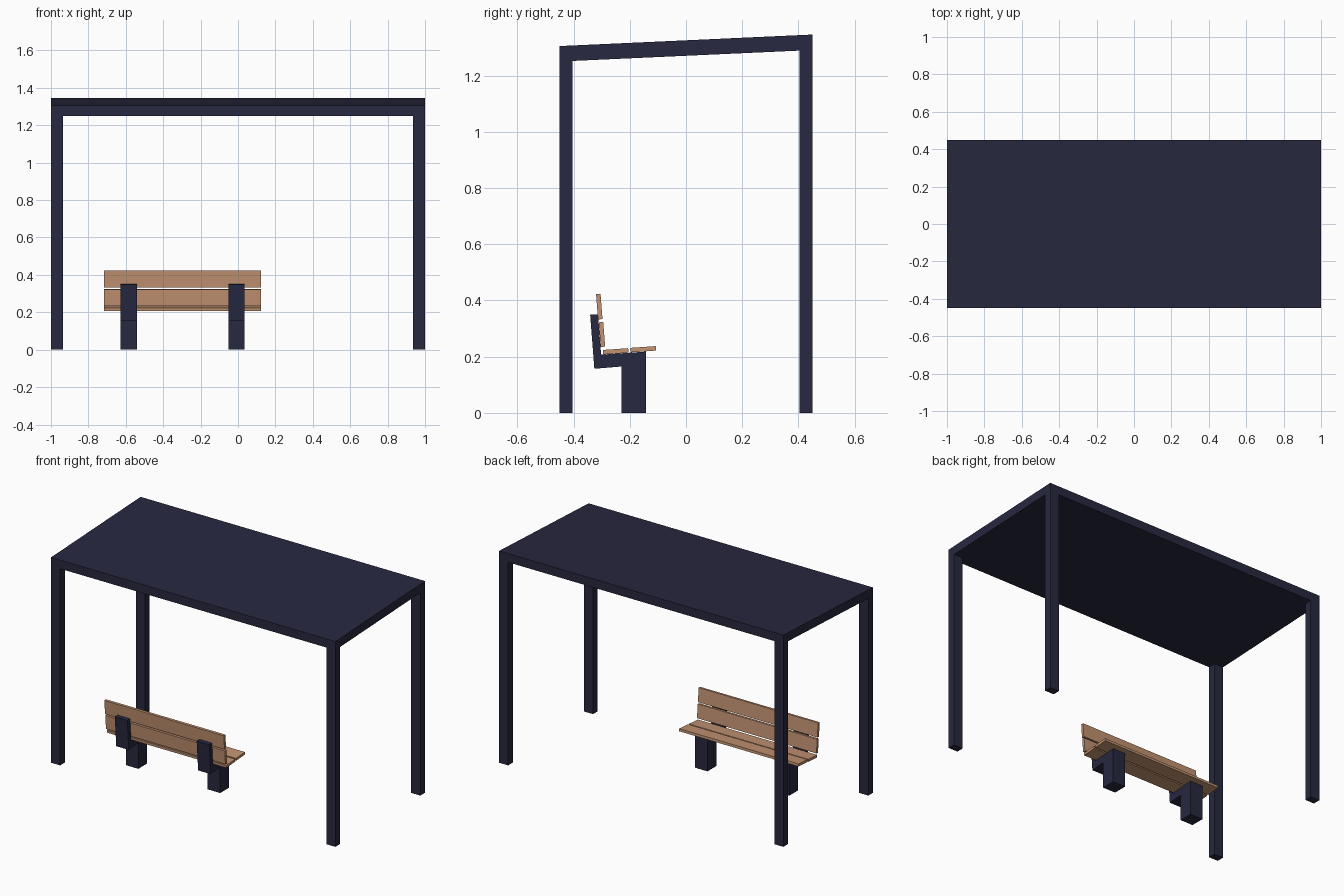
import bpy
import math

if "Cube" in bpy.data.objects:
    bpy.data.objects.remove(bpy.data.objects["Cube"])


def material(name, rgb):
    m = bpy.data.materials.new(name)
    m.diffuse_color = (*rgb, 1)
    m.use_nodes = True
    m.node_tree.nodes["Principled BSDF"].inputs["Base Color"].default_value = m.diffuse_color
    return m


METAL = material("dark_metal", (0.02, 0.021, 0.05))
WOOD = material("wood", (0.54, 0.29, 0.165))


def extrude_x(name, profile, x0, x1, mat):
    """Solid made from a counter-clockwise (y, z) profile swept from x0 to x1."""
    n = len(profile)
    verts = [(x, y, z) for x in (x0, x1) for y, z in profile]
    faces = [tuple(reversed(range(n))), tuple(range(n, 2 * n))]
    faces += [(i, (i + 1) % n, n + (i + 1) % n, n + i) for i in range(n)]
    mesh = bpy.data.meshes.new(name)
    mesh.from_pydata(verts, [], faces)
    mesh.materials.append(mat)
    obj = bpy.data.objects.new(name, mesh)
    bpy.context.collection.objects.link(obj)
    return obj


def plank(name, y, z, width, thick, degrees, x0, x1):
    """Tilted wooden board; the angle turns its width in the y-z plane."""
    c, s = math.cos(math.radians(degrees)), math.sin(math.radians(degrees))
    corners = [(-1, -1), (1, -1), (1, 1), (-1, 1)]
    profile = [(y + (a * width * c - b * thick * s) / 2,
                z + (a * width * s + b * thick * c) / 2) for a, b in corners]
    return extrude_x(name, profile, x0, x1, WOOD)


# Sloped roof slab
W, D = 1.0, 0.45
SLOPE = 0.041 / (2 * D)


def roof_under(y):
    return 1.25 + SLOPE * (y + D)


extrude_x("roof", [(-D, 1.25), (D, roof_under(D)), (D, 1.346), (-D, 1.305)], -W, W, METAL)

# Corner posts, cut to the roof slope
PX, PY = 0.064, 0.047
for side, x in (("left", -W), ("right", W - PX)):
    for end, y in (("front", -D), ("back", D - PY)):
        extrude_x(f"{end}_{side}_post",
                  [(y, 0), (y + PY, 0), (y + PY, roof_under(y + PY)), (y, roof_under(y))],
                  x, x + PX, METAL)

# Bench supports: leg, seat arm and back upright in one profile
support = [(-0.23, 0), (-0.142, 0), (-0.142, 0.218), (-0.302, 0.207),
           (-0.313, 0.351), (-0.341, 0.349), (-0.326, 0.157), (-0.23, 0.165)]
BENCH_X = -0.296
for side, sign in (("left", -1), ("right", 1)):
    x = BENCH_X + sign * 0.288
    extrude_x(f"bench_{side}_support", support, x - 0.044, x + 0.044, METAL)

# Bench seat and backrest boards
x0, x1 = BENCH_X - 0.42, BENCH_X + 0.42
plank("seat_rear_board", -0.25, 0.219, 0.09, 0.016, 4, x0, x1)
plank("seat_front_board", -0.152, 0.2265, 0.09, 0.016, 4, x0, x1)
plank("lower_back_board", -0.299, 0.279, 0.088, 0.016, 94.5, x0, x1)
plank("upper_back_board", -0.3085, 0.378, 0.09, 0.016, 94.5, x0, x1)
